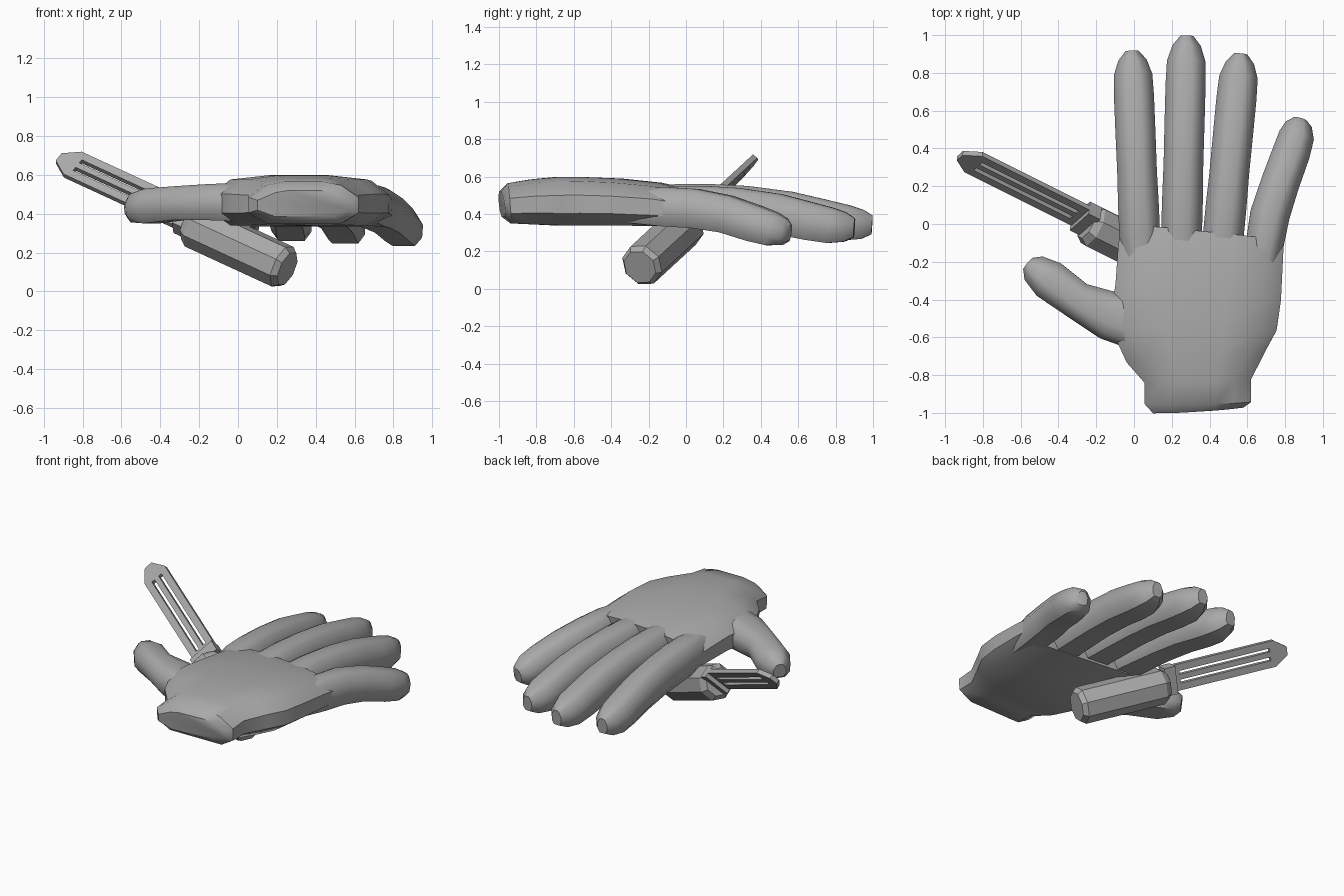
import bpy, bmesh, math
from mathutils import Vector, Matrix

if "Cube" in bpy.data.objects:
    bpy.data.objects.remove(bpy.data.objects["Cube"])

grey = bpy.data.materials.new("plain_grey")
grey.diffuse_color = (0.4, 0.4, 0.4, 1)
grey.use_nodes = True
grey.node_tree.nodes["Principled BSDF"].inputs["Base Color"].default_value = grey.diffuse_color


def finish(name, bm, angle=40):
    bmesh.ops.recalc_face_normals(bm, faces=bm.faces)
    me = bpy.data.meshes.new(name)
    bm.to_mesh(me)
    bm.free()
    me.materials.append(grey)
    ob = bpy.data.objects.new(name, me)
    bpy.context.collection.objects.link(ob)
    bpy.ops.object.select_all(action='DESELECT')
    ob.select_set(True)
    bpy.context.view_layer.objects.active = ob
    if angle:
        bpy.ops.object.shade_smooth_by_angle(angle=math.radians(angle))
    return ob


def section(w, h, c):
    """Chamfered cross-section with a slightly crowned top."""
    c = min(c, w * 0.4)
    return [(-w, -.5 * h), (-w, .25 * h), (c - w, .83 * h), (-.35 * w, h), (.35 * w, h),
            (w - c, .83 * h), (w, .25 * h), (w, -.5 * h), (w - c, -h), (c - w, -h)]


def loft(name, rings, chamfer):
    """Skin chamfered sections along a path of (x, y, z, half width, half height)."""
    bm = bmesh.new()
    pts = [Vector(r[:3]) for r in rings]
    loops = []
    for i, r in enumerate(rings):
        d = (pts[min(i + 1, len(pts) - 1)] - pts[max(i - 1, 0)]).normalized()
        side = d.cross(Vector((0, 0, 1))).normalized()
        up = side.cross(d)
        loops.append([bm.verts.new(pts[i] + side * a + up * b)
                      for a, b in section(r[3], r[4], chamfer)])
    for a, b in zip(loops, loops[1:]):
        for j in range(len(a)):
            k = (j + 1) % len(a)
            bm.faces.new((a[j], a[k], b[k], b[j]))
    bm.faces.new(loops[0])
    bm.faces.new(loops[-1])
    return finish(name, bm)


# Palm with wrist: y, left, right, bottom, top
palm = [(-.985, .10, .58, .385, .52), (-.945, .055, .62, .35, .565), (-.83, .055, .62, .345, .585),
        (-.70, -.04, .70, .34, .597), (-.55, -.13, .755, .34, .598), (-.36, -.10, .78, .34, .59),
        (-.15, -.085, .79, .335, .568), (-.05, -.07, .795, .335, .545)]
loft("palm", [((l + r) / 2, y, (b + t) / 2, (r - l) / 2, (t - b) / 2) for y, l, r, b, t in palm], .09)


# Fingers: base x, tip x, tip y, knuckle drop; the path bends downward to the tip
def finger(name, x0, x1, tip, z_top, curl):
    y0 = -.30
    rings = []
    # fraction of the length, half width, half height, share of the downward curl
    for f, w, h, k in [(0, .085, .085, 0), (.2, .108, .106, 0), (.32, .108, .11, .03), (.48, .105, .11, .13),
                       (.66, .106, .107, .38), (.80, .106, .102, .72), (.895, .102, .095, .92),
                       (.96, .075, .078, 1.0), (1, .035, .05, 1.03)]:
        rings.append((x0 + (x1 - x0) * f, y0 + (tip - y0) * f, z_top - .11 - curl * k, w, h))
    loft(name, rings, .035)


finger("index_finger", .04, -.01, .915, .56, .115)
finger("middle_finger", .245, .28, .995, .565, .11)
finger("ring_finger", .45, .565, .90, .555, .115)

# Little finger leans outward
loft("little_finger", [(.66, -.32, .44, .085, .085), (.69, -.12, .44, .10, .105), (.72, .05, .43, .105, .105),
                       (.775, .22, .40, .102, .10), (.83, .37, .35, .10, .097), (.86, .465, .32, .094, .09),
                       (.872, .525, .305, .07, .072), (.88, .555, .30, .035, .045)], .035)

# Thumb
loft("thumb", [(.08, -.56, .46, .13, .10), (-.13, -.485, .46, .13, .093), (-.30, -.405, .455, .10, .087),
               (-.45, -.295, .44, .107, .09), (-.53, -.235, .43, .078, .075), (-.56, -.21, .425, .04, .045)], .035)

# Tool frame: blade width, blade thickness and long axis
axis = Vector((-.838, .419, .386)).normalized()
wide = Vector((.55, .49, .67))
wide = (wide - axis * wide.dot(axis)).normalized()
thick = axis.cross(wide)
origin = Vector((.25, -.245, .118))
frame = Matrix.Translation(origin) @ Matrix((wide, thick, axis)).transposed().to_4x4()

# Octagonal handle with a chamfered butt
bm = bmesh.new()
loops = []
for s, r in [(-.005, .095), (.025, .118), (.565, .118), (.605, .09)]:
    loops.append([bm.verts.new(frame @ Vector((r * math.cos(math.tau * (i + .5) / 8),
                                               r * math.sin(math.tau * (i + .5) / 8), s))) for i in range(8)])
for a, b in zip(loops, loops[1:]):
    for j in range(8):
        bm.faces.new((a[j], a[(j + 1) % 8], b[(j + 1) % 8], b[j]))
bm.faces.new(loops[0])
bm.faces.new(loops[-1])
finish("tool_handle", bm, 0)


# Flat plates in the tool frame from outlines of (width, length)
def plates(name, outlines, t):
    bm = bmesh.new()
    for line in outlines:
        lo = [bm.verts.new(frame @ Vector((w, -t, s))) for w, s in line]
        hi = [bm.verts.new(frame @ Vector((w, t, s))) for w, s in line]
        bm.faces.new(lo)
        bm.faces.new(hi)
        for j in range(len(lo)):
            k = (j + 1) % len(lo)
            bm.faces.new((lo[j], lo[k], hi[k], hi[j]))
    finish(name, bm, 0)


def rect(w0, w1, s0, s1):
    return [(w0, s0), (w1, s0), (w1, s1), (w0, s1)]


# Slotted blade: three bars, a solid base and a pointed tip
plates("tool_blade", [rect(-.055, -.01, .70, 1.32), rect(.013, .047, .70, 1.32), rect(.07, .115, .70, 1.32),
                      rect(-.055, .115, .60, .70),
                      [(-.055, 1.32), (.115, 1.32), (.115, 1.35), (.055, 1.435), (.0, 1.435), (-.055, 1.35)]], .015)
plates("tool_collar", [rect(-.065, .115, .59, .665)], .042)
